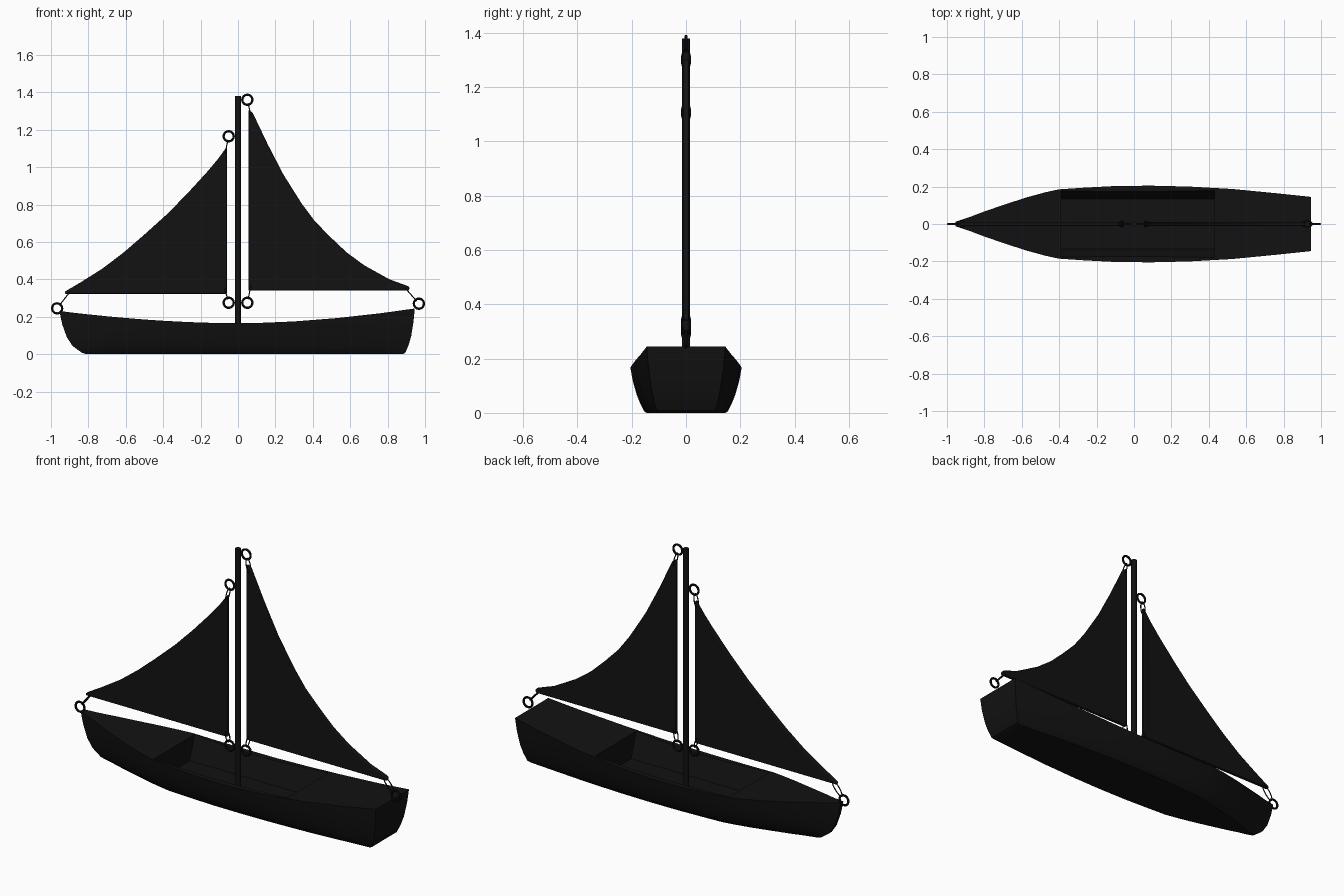
import bpy, bmesh, math
from mathutils import Vector, Matrix

if "Cube" in bpy.data.objects:
    bpy.data.objects.remove(bpy.data.objects["Cube"])

black = bpy.data.materials.new("black")
black.diffuse_color = (0.006, 0.006, 0.006, 1)
black.use_nodes = True
black.node_tree.nodes["Principled BSDF"].inputs["Base Color"].default_value = black.diffuse_color


def finish(obj, angle=35):
    obj.data.materials.clear()
    obj.data.materials.append(black)
    bpy.ops.object.select_all(action='DESELECT')
    obj.select_set(True)
    bpy.context.view_layer.objects.active = obj
    bpy.ops.object.shade_smooth_by_angle(angle=math.radians(angle))


def mesh_obj(name, bm):
    bmesh.ops.recalc_face_normals(bm, faces=bm.faces)
    me = bpy.data.meshes.new(name)
    bm.to_mesh(me)
    bm.free()
    obj = bpy.data.objects.new(name, me)
    bpy.context.collection.objects.link(obj)
    return obj


def interp(pts, x):
    for (x0, y0), (x1, y1) in zip(pts, pts[1:]):
        if x <= x1:
            return y0 + (y1 - y0) * max(0, x - x0) / (x1 - x0)
    return pts[-1][1]


# Hull: half-breadths along the length, and levels (height, breadth, bow x, stern x)
BREADTH = [(0, .012), (.04, .037), (.08, .066), (.14, .105), (.2, .142), (.25, .168),
           (.29, .185), (.36, .194), (.45, .203), (.55, .205), (.66, .2),
           (.78, .187), (.9, .165), (1, .145)]
LEVELS = [(0, .71, -.81, .88), (.035, .75, -.835, .895), (.2, .82, -.885, .912),
          (.4, .885, -.915, .926), (.7, .955, -.94, .938), (1, 1, -.955, .945)]


def sheer(x):
    return .165 + (.065 if x < 0 else .08) * (abs(x) / .95) ** 1.8


bm = bmesh.new()
rings = []
for u, w in BREADTH:
    right, left = [], []
    for f, k, xb, xs in LEVELS:
        x = xb + (xs - xb) * u
        right.append(bm.verts.new((x, -w * k, f * sheer(x))))
        left.append(bm.verts.new((x, w * k, f * sheer(x))))
    rings.append(right + left[::-1])
n = len(rings[0])
for a, b in zip(rings, rings[1:]):
    for i in range(n):
        j = (i + 1) % n
        bm.faces.new((a[i], a[j], b[j], b[i]))
for r in (rings[0], rings[-1]):
    for i in range(n // 2 - 1):
        bm.faces.new((r[i], r[i + 1], r[n - 2 - i], r[n - 1 - i]))
hull = mesh_obj("hull", bm)

# Cockpit recess with sloping sides
bm = bmesh.new()
bmesh.ops.create_cube(bm, size=1)
for v in bm.verts:
    top = v.co.z > 0
    v.co = Vector((.43 if v.co.x > 0 else -.39,
                   math.copysign(.205 if top else .135, v.co.y), .32 if top else .05))
    if top:
        v.co.y = math.copysign(.225, v.co.y)
cutter = mesh_obj("cockpit_cutter", bm)
cutter.hide_render = True
mod = hull.modifiers.new("cockpit", 'BOOLEAN')
mod.operation = 'DIFFERENCE'
mod.solver = 'EXACT'
mod.object = cutter
bpy.context.view_layer.update()
cut = bpy.data.meshes.new_from_object(hull.evaluated_get(bpy.context.evaluated_depsgraph_get()))
hull.modifiers.clear()
hull.data = cut
bpy.data.objects.remove(cutter)
finish(hull, 30)

# Mast
bpy.ops.mesh.primitive_cylinder_add(vertices=24, radius=.015, depth=1.34, location=(0, 0, .71))
bpy.context.object.name = "mast"
finish(bpy.context.object)


# Sails: outlines in the xz plane with a little thickness
def sail(name, pts, t=.01):
    bm = bmesh.new()
    face = bm.faces.new([bm.verts.new((x, -t, z)) for x, z in pts])
    ext = bmesh.ops.extrude_face_region(bm, geom=[face])
    for v in ext["geom"]:
        if isinstance(v, bmesh.types.BMVert):
            v.co.y = t
    obj = mesh_obj(name, bm)
    bev = obj.modifiers.new("bevel", 'BEVEL')
    bev.width = .004
    bev.segments = 2
    bev.limit_method = 'ANGLE'
    finish(obj)


sail("jib_sail", [(-.06, .323), (-.06, 1.108), (-.11, 1.04), (-.163, .977), (-.27, .86),
                  (-.38, .748), (-.5, .64), (-.61, .545), (-.724, .458), (-.84, .385),
                  (-.925, .335), (-.927, .323)])
sail("main_sail", [(.056, .34), (.056, 1.305), (.078, 1.292), (.16, 1.12), (.243, .96),
                   (.34, .806), (.41, .712), (.49, .63), (.58, .545), (.675, .475),
                   (.81, .4), (.912, .363), (.918, .352), (.912, .34)])


# Rigging: a metal ring at each corner and a rope loop tying it to the sail
def torus(name, major, minor, seg):
    bpy.ops.mesh.primitive_torus_add(major_radius=major, minor_radius=minor,
                                     major_segments=seg, minor_segments=8)
    bpy.context.object.name = name
    return bpy.context.object


corners = [("jib_head", (-.05, 1.165), (-.07, 1.07)),
           ("jib_tack", (-.967, .245), (-.895, .338)),
           ("jib_clew", (-.05, .275), (-.072, .355)),
           ("main_head", (.05, 1.36), (.072, 1.262)),
           ("main_tack", (.05, .275), (.07, .37)),
           ("main_clew", (.967, .27), (.893, .355))]
for name, ring, tie in corners:
    r = torus(name + "_ring", .027, .006, 28)
    r.matrix_world = Matrix.Translation((ring[0], 0, ring[1])) @ Matrix.Rotation(math.pi / 2, 4, 'X')
    finish(r)
    a, b = Vector((ring[0], 0, ring[1])), Vector((tie[0], 0, tie[1]))
    d = (b - a).normalized()
    a = a + d * .021
    side = Vector((0, 1, 0))
    rope = torus(name + "_rope", 1, .1, 28)
    # flatten the unit loop into a thin ellipse along the tie direction
    half = (b - a).length / 2
    for v in rope.data.vertices:
        ang = math.atan2(v.co.y, v.co.x)
        off = (math.hypot(v.co.x, v.co.y) - 1) * .03
        p = (a + b) / 2 + d * math.cos(ang) * (half + off) + side * math.sin(ang) * (.016 + off)
        v.co = p + d.cross(side) * v.co.z * .03
    finish(rope)
